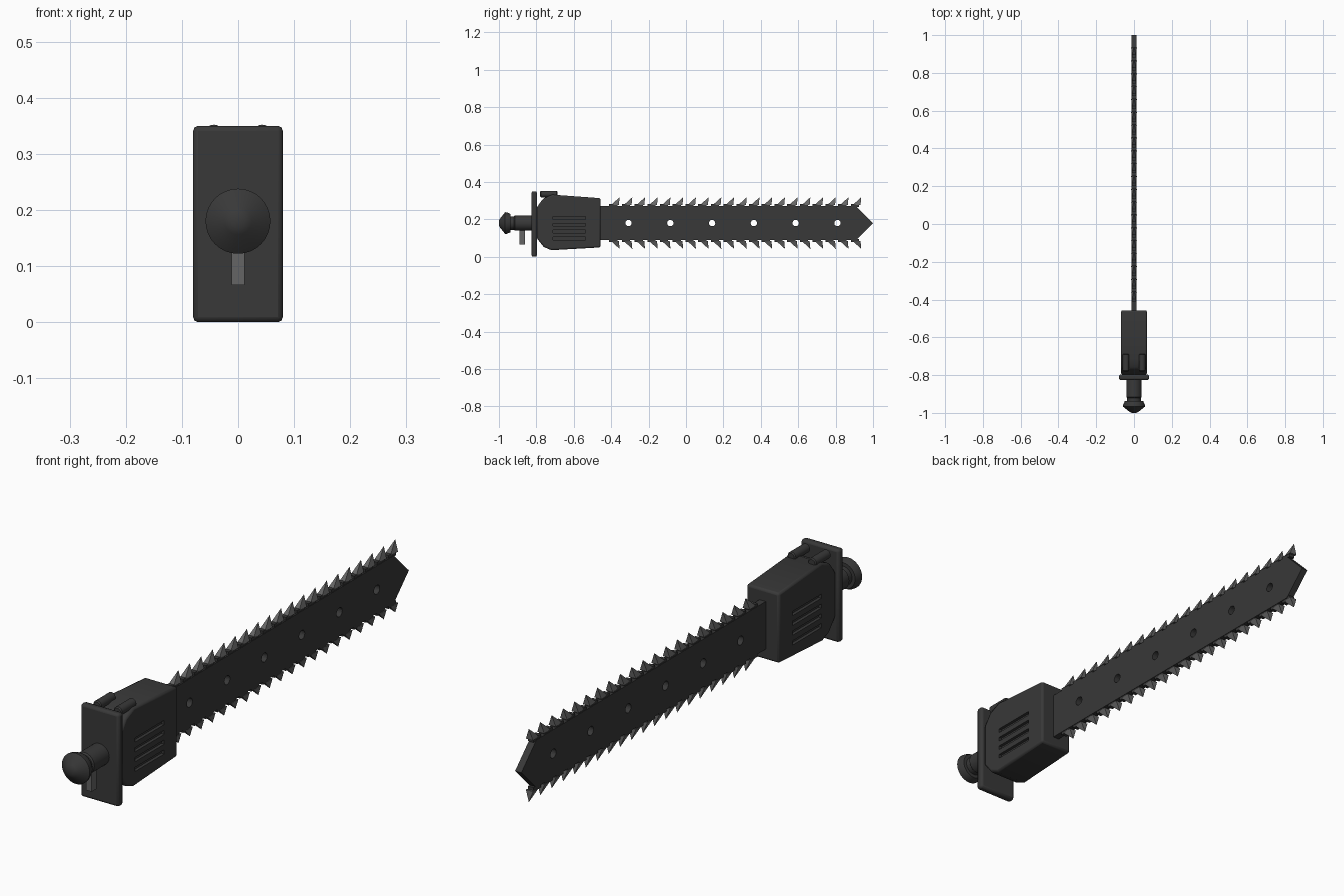
import bpy, bmesh, math
from mathutils import Matrix

cube = bpy.data.objects.get("Cube")
if cube:
    bpy.data.objects.remove(cube, do_unlink=True)


def material(name, value):
    m = bpy.data.materials.new(name)
    m.use_nodes = True
    color = (value, value, value, 1)
    m.diffuse_color = color
    m.node_tree.nodes["Principled BSDF"].inputs["Base Color"].default_value = color
    return m


BODY = material("dark gunmetal", 0.04)
STEEL = material("worn steel", 0.13)
AXIS = 0.18  # height of the centre line


def finish(name, bm, mat, smooth=False):
    bmesh.ops.recalc_face_normals(bm, faces=bm.faces[:])
    mesh = bpy.data.meshes.new(name)
    bm.to_mesh(mesh)
    bm.free()
    ob = bpy.data.objects.new(name, mesh)
    bpy.context.collection.objects.link(ob)
    mesh.materials.append(mat)
    if smooth:
        bpy.ops.object.select_all(action="DESELECT")
        ob.select_set(True)
        bpy.context.view_layer.objects.active = ob
        bpy.ops.object.shade_smooth_by_angle(angle=math.radians(35))
    return ob


def add_box(bm, x, y, z):
    """Box from (min, max) pairs."""
    pairs = (x, y, z)
    mid = [(a + b) / 2 for a, b in pairs]
    size = [b - a for a, b in pairs]
    bmesh.ops.create_cube(bm, size=1, matrix=Matrix.Translation(mid) @ Matrix.Diagonal((*size, 1)))


def add_plate(bm, outline, half):
    """Extrude a side outline of (y, z) points to x = +-half."""
    face = bm.faces.new([bm.verts.new((-half, y, z)) for y, z in outline])
    new = bmesh.ops.extrude_face_region(bm, geom=[face])["geom"]
    for v in new:
        if isinstance(v, bmesh.types.BMVert):
            v.co.x = half


def add_lathe(bm, profile, steps, x=0, z=AXIS):
    """Turn a profile of (y, radius) points round a lengthwise axis."""
    rings = []
    for y, r in profile:
        angles = [2 * math.pi * i / steps for i in range(steps)]
        rings.append([bm.verts.new((x + r * math.cos(a), y, z + r * math.sin(a))) for a in angles])
    for a, b in zip(rings, rings[1:]):
        for i in range(steps):
            j = (i + 1) % steps
            bm.faces.new((a[i], a[j], b[j], b[i]))
    bm.faces.new(rings[0])
    bm.faces.new(rings[-1])


def bevel(ob, width, segments=2):
    mod = ob.modifiers.new("Rounded edges", "BEVEL")
    mod.width, mod.segments = width, segments


def cut(ob, cutter):
    cutter.hide_render = True
    cutter.hide_viewport = True
    mod = ob.modifiers.new("Cut", "BOOLEAN")
    mod.operation, mod.object, mod.solver = "DIFFERENCE", cutter, "EXACT"


# Grip and pommel
bm = bmesh.new()
add_lathe(bm, [(-0.95, 0.036), (-0.92, 0.036), (-0.915, 0.041), (-0.83, 0.041), (-0.81, 0.041)], 32)
finish("grip", bm, BODY, True)
bm = bmesh.new()
add_lathe(bm, [(-1.0, 0.012), (-0.994, 0.024), (-0.967, 0.058), (-0.957, 0.057), (-0.938, 0.049)], 32)
finish("pommel", bm, BODY, True)

# Trigger
bm = bmesh.new()
add_box(bm, (-0.012, 0.012), (-0.889, -0.862), (0.066, 0.142))
finish("trigger", bm, STEEL)

# Hand guard
bm = bmesh.new()
add_box(bm, (-0.08, 0.08), (-0.826, -0.797), (0.0, 0.35))
bevel(finish("hand_guard", bm, BODY, True), 0.009)

# Motor housing with vent slots on both sides
bm = bmesh.new()
add_plate(bm, [(-0.797, 0.265), (-0.765, 0.31), (-0.715, 0.332), (-0.457, 0.313),
               (-0.457, 0.05), (-0.72, 0.035), (-0.76, 0.052), (-0.797, 0.098)], 0.068)
housing = finish("motor_housing", bm, BODY, True)
bevel(housing, 0.008)
bm = bmesh.new()
for side in (-1, 1):
    for i in range(4):
        z = 0.097 + 0.037 * i
        x = sorted((side * 0.056, side * 0.09))
        add_box(bm, x, (-0.71, -0.537), (z - 0.008, z + 0.008))
cut(housing, finish("vent_cutter", bm, BODY))

# Twin exhaust pipes
for side, name in ((-1, "right_exhaust"), (1, "left_exhaust")):
    bm = bmesh.new()
    add_lathe(bm, [(-0.78, 0.013), (-0.776, 0.017), (-0.692, 0.017), (-0.688, 0.013)], 20,
              side * 0.043, 0.335)
    finish(name, bm, BODY, True)

# Guide bar with a row of round holes
bm = bmesh.new()
add_plate(bm, [(-0.5, 0.27), (0.91, 0.27), (1.0, AXIS), (0.91, 0.09), (-0.5, 0.09)], 0.013)
bar = finish("guide_bar", bm, BODY)
bm = bmesh.new()
for i in range(6):
    y = -0.307 + 0.2233 * i
    bmesh.ops.create_cone(bm, cap_ends=True, segments=20, radius1=0.017, radius2=0.017, depth=0.1,
                          matrix=Matrix.Translation((0, y, AXIS)) @ Matrix.Rotation(math.pi / 2, 4, "Y"))
cut(bar, finish("hole_cutter", bm, BODY))

# Chain: links and swept pyramid teeth along both edges
links, teeth = bmesh.new(), bmesh.new()
for side in (-1, 1):
    for i in range(20):
        tip = -0.355 + 0.068 * i

        def height(h):
            return AXIS + side * h
        add_box(links, (-0.011, 0.011), (tip - 0.056, tip - 0.012),
                sorted((height(0.085), height(0.101))))
        base = [teeth.verts.new((x, tip + y, height(h))) for x, y, h in
                ((-0.015, -0.004, 0.096), (0.015, -0.004, 0.096),
                 (0.011, -0.043, 0.099), (-0.011, -0.043, 0.099))]
        apex = teeth.verts.new((0, tip, height(0.138)))
        teeth.faces.new(base)
        for a, b in zip(base, base[1:] + base[:1]):
            teeth.faces.new((a, b, apex))
finish("chain_links", links, BODY)
finish("chain_teeth", teeth, STEEL)
